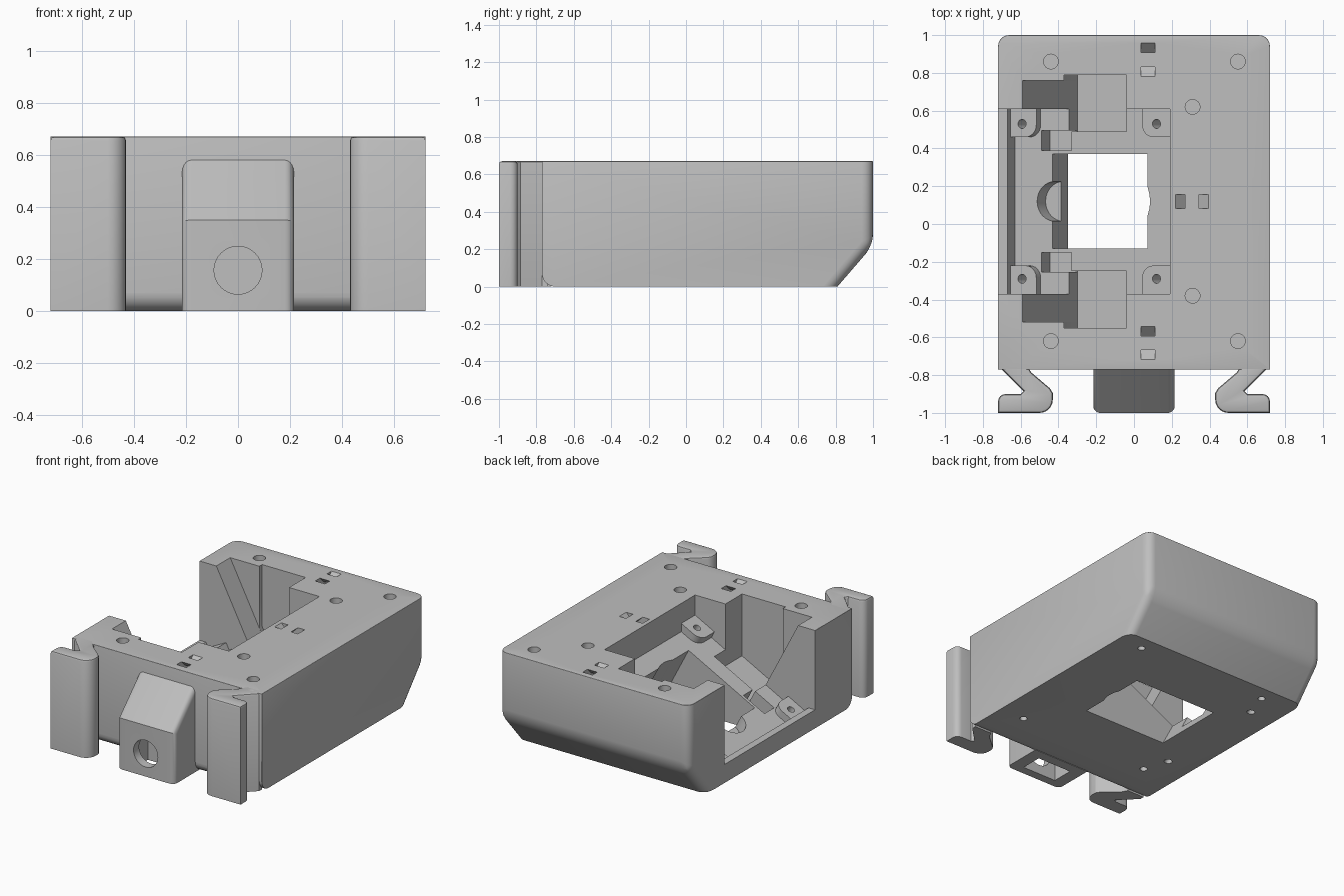
import bpy, bmesh, math
from mathutils import Matrix, Vector

if "Cube" in bpy.data.objects:
    bpy.data.objects.remove(bpy.data.objects["Cube"], do_unlink=True)

grey = bpy.data.materials.new("plain grey")
grey.use_nodes = True
grey.diffuse_color = (0.52, 0.52, 0.52, 1)
grey.node_tree.nodes["Principled BSDF"].inputs["Base Color"].default_value = grey.diffuse_color

MID_Y = 0.12                      # symmetry line of the housing
SLOPE = 0.52
# frame of the tilted mounting floor: u climbs towards +x, h leaves the floor
TILT = Matrix.Translation((-0.63, 0, 0.05)) @ Matrix.Rotation(-math.atan(SLOPE), 4, 'Y')


def prism(name, pts, plane, a, b, mat=Matrix()):
    """Extrude a 2D outline along the axis missing from plane."""
    place = {'XY': lambda p, t: (p[0], p[1], t),
             'XZ': lambda p, t: (p[0], t, p[1]),
             'YZ': lambda p, t: (t, p[0], p[1])}[plane]
    bm = bmesh.new()
    lo = [bm.verts.new(place(p, a)) for p in pts]
    hi = [bm.verts.new(place(p, b)) for p in pts]
    bm.faces.new(lo)
    bm.faces.new(hi)
    n = len(pts)
    for i in range(n):
        j = (i + 1) % n
        bm.faces.new((lo[i], lo[j], hi[j], hi[i]))
    bm.transform(mat)
    bmesh.ops.recalc_face_normals(bm, faces=bm.faces)
    mesh = bpy.data.meshes.new(name)
    bm.to_mesh(mesh)
    bm.free()
    mesh.materials.append(grey)
    ob = bpy.data.objects.new(name, mesh)
    bpy.context.collection.objects.link(ob)
    return ob


def box(x0, x1, y0, y1, z0, z1, mat=Matrix()):
    return prism("box", [(x0, y0), (x1, y0), (x1, y1), (x0, y1)], 'XY', z0, z1, mat)


def rod(cx, cy, r, a, b, mat=Matrix(), sides=32):
    ring = [(cx + r * math.cos(k * math.tau / sides), cy + r * math.sin(k * math.tau / sides))
            for k in range(sides)]
    return prism("rod", ring, 'XY', a, b, mat)


def arc(cx, cy, r, d0, d1, n=6):
    return [(cx + r * math.cos(math.radians(d0 + (d1 - d0) * k / n)),
             cy + r * math.sin(math.radians(d0 + (d1 - d0) * k / n))) for k in range(n + 1)]


def round_edges(ob, rule, size, segments=5):
    """Bevel the sharp edges whose two end points satisfy the rule."""
    bm = bmesh.new()
    bm.from_mesh(ob.data)
    edges = [e for e in bm.edges if e.calc_face_angle(0) > 0.1
             and rule(e.verts[0].co, e.verts[1].co)]
    bmesh.ops.bevel(bm, geom=edges, offset=size, segments=segments, profile=0.5,
                    affect='EDGES', clamp_overlap=True)
    bm.to_mesh(ob.data)
    bm.free()


def combine(ob, tool, operation='DIFFERENCE'):
    mod = ob.modifiers.new("shape", 'BOOLEAN')
    mod.operation, mod.object, mod.solver = operation, tool, 'EXACT'
    bpy.context.view_layer.objects.active = ob
    bpy.ops.object.modifier_apply(modifier=mod.name)
    bpy.data.objects.remove(tool, do_unlink=True)


def both(y0, y1):
    """A y span and its mirror image about the housing middle."""
    return [(y0, y1), (2 * MID_Y - y1, 2 * MID_Y - y0)]


def near(a, b):
    return abs(a - b) < 0.002


# Housing block with chamfered back foot
W, TOP = 0.72, 0.67
body = prism("housing", arc(-0.70, 0.07, 0.07, 180, 270) + [(0.81, 0), (1, 0.22), (1, TOP), (-0.77, TOP)],
             'YZ', -W, W)
round_edges(body, lambda p, q: (p.y + q.y) / 2 > 0.85 and (
    (near(abs(p.x), W) and near(p.x, q.x)) or (near(p.z, 0.22) and near(q.z, 0.22))), 0.06)
round_edges(body, lambda p, q: near(p.y, -0.77) and near(q.y, -0.77) and near(p.x, q.x), 0.025, 3)
round_edges(body, lambda p, q: near(p.z, TOP) and near(q.z, TOP), 0.02, 3)

# Open-sided main cavity with the tilted floor and a low lip
combine(body, prism("cavity", [(-0.9, 0.127), (-0.67, 0.127), (-0.63, 0.05), (0.19, 0.476),
                               (0.19, 0.9), (-0.9, 0.9)], 'XZ', -0.37, 0.61))

# End pockets, deeper than the floor, with a leaning side
for y0, y1 in both(0.49, 0.76):
    combine(body, prism("pocket", [(-0.30, 0.111), (-0.04, 0.246), (-0.04, 0.8), (-0.659, 0.8)],
                        'XZ', y0, y1))
for y0, y1 in both(0.74, 0.79):
    combine(body, prism("pocket_end", [(-0.37, 0.246), (-0.30, 0.111), (-0.04, 0.246), (-0.04, 0.8),
                                       (-0.37, 0.8)], 'XZ', y0, y1))

# Window through the floor, square to the tilt, with its notches
combine(body, box(0.225, 0.79, -0.13, 0.37, -0.8, 0.1, TILT))
combine(body, rod(0.61, MID_Y, 0.196, -0.8, 0.09, TILT))
combine(body, rod(0.237, MID_Y, 0.105, -0.097, 0.08, TILT))
for y0, y1 in both(0.39, 0.495):
    combine(body, box(0.158, 0.338, y0, y1, -0.097, 0.08, TILT))

# Four screw bosses on the tilted floor
for u, toward in ((0.068, 1), (0.87, -1)):
    for side in (1, -1):
        outline = [(-0.085, 0.10), (-0.085, -0.07)] + arc(0.02, -0.005, 0.065, -90, 0) + [(0.085, 0.10)]
        outline = [(u + toward * a, MID_Y + side * (0.41 + b)) for a, b in outline]
        combine(body, prism("boss", outline, 'XY', -0.02, 0.05, TILT), 'UNION')
        depth = -0.4 if toward > 0 else -0.12
        combine(body, rod(u, MID_Y + side * 0.41, 0.024, depth, 0.12, TILT, 20))

# Round sockets in the top and underside
for x, y in ((-0.44, 0.74), (0.55, 0.74), (0.31, 0.5)):
    for side in (1, -1):
        combine(body, rod(x, MID_Y + side * y, 0.039, TOP - 0.1, 0.8))
for x in (-0.47, 0.53):
    for side in (1, -1):
        combine(body, rod(x, MID_Y + side * 0.585, 0.024, -0.1, 0.09, sides=20))

# Cable tie tunnels: two slanted slots meeting under the top
for x, y, turn in ((0.075, 0.87, 90), (0.075, -0.63, 90), (0.307, MID_Y, 0)):
    for side in (1, -1):
        place = (Matrix.Translation((x, y, TOP)) @ Matrix.Rotation(math.radians(turn), 4, 'Z')
                 @ Matrix.Translation((side * 0.063, 0, 0)) @ Matrix.Rotation(math.radians(side * 45), 4, 'Y'))
        combine(body, box(-0.018, 0.018, -0.037, 0.037, -0.11, 0.1, place))

# Front cable hood, hollow and open below
hood = prism("front_hood", [(-0.72, 0), (-1, 0), (-1, 0.35), (-0.77, 0.58), (-0.72, 0.58)],
             'YZ', -0.215, 0.215)
round_edges(hood, lambda p, q: near(p.x, q.x) and (p.y + q.y) / 2 < -0.8 and abs(p.z - q.z) > 0.1, 0.065)
combine(hood, box(-0.13, 0.13, -0.94, -0.79, -0.1, 0.33))
combine(hood, rod(0, -0.157, 0.092, -1.1, -0.85,
                  Matrix(((1, 0, 0, 0), (0, 0, 1, 0), (0, -1, 0, 0), (0, 0, 0, 1)))))

# Spring clips at the two front corners
parts = [body, hood]
for name, s in (("left_clip", 1), ("right_clip", -1)):
    outline = ([(0.70, -0.74), (0.70, -0.77), (0.585, -0.885), (0.60, -0.90)]
               + arc(0.68, -0.94, 0.04, 90, 0, 4) + [(0.72, -1.0)]
               + arc(0.50, -0.93, 0.07, 270, 180) + [(0.43, -0.895), (0.445, -0.87),
                                                     (0.545, -0.785), (0.57, -0.74)])
    clip = prism(name, [(s * x, y) for x, y in outline], 'XY', 0, TOP)
    round_edges(clip, lambda p, q: near(p.z, TOP) and near(q.z, TOP) and (p.y + q.y) / 2 < -0.76, 0.015, 2)
    parts.append(clip)

# Smooth the rounded edges, keep the corners crisp
for ob in parts:
    bpy.ops.object.select_all(action='DESELECT')
    ob.select_set(True)
    bpy.context.view_layer.objects.active = ob
    bpy.ops.object.shade_smooth_by_angle(angle=math.radians(30))
